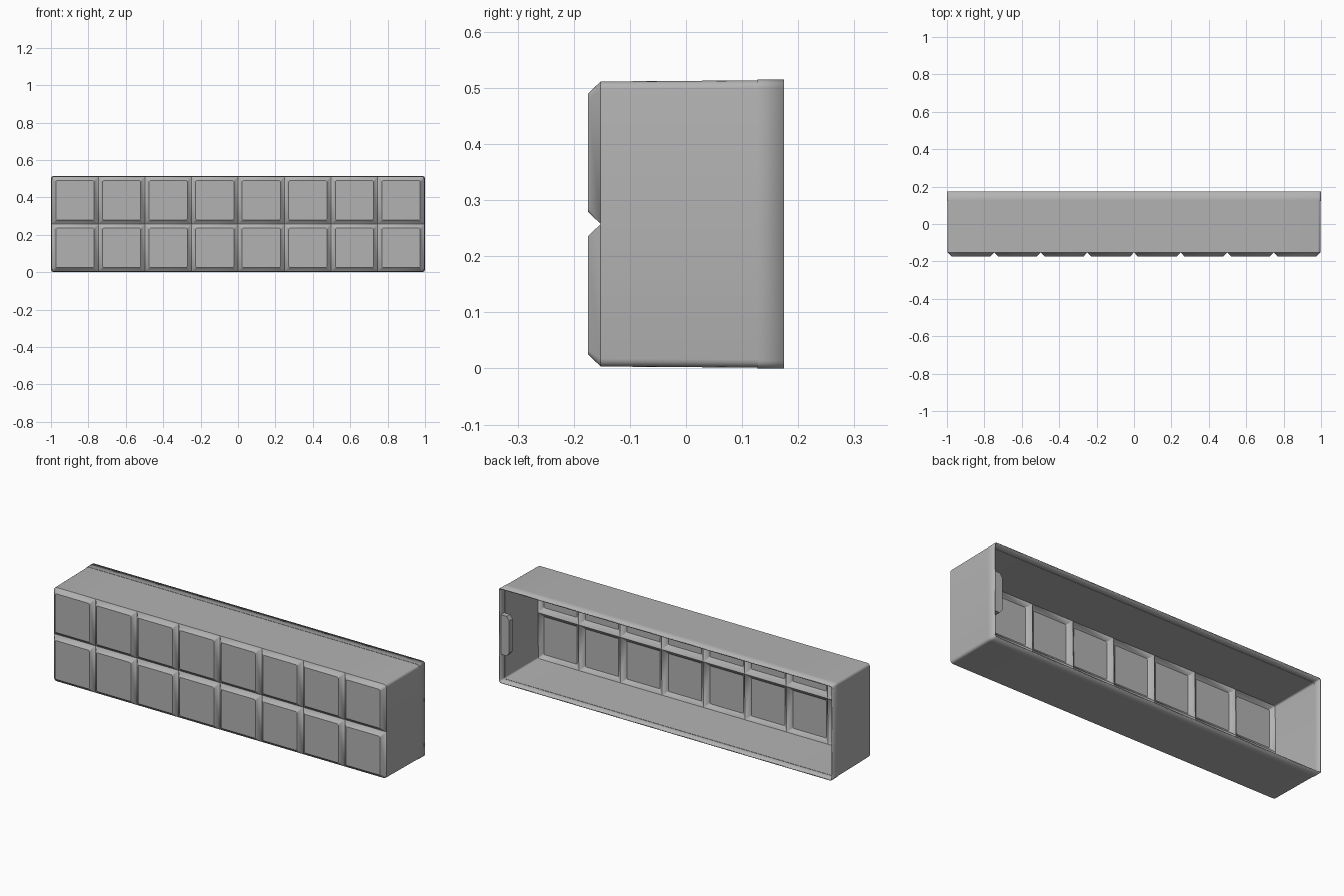
import bpy, bmesh, math
from mathutils import Vector

cube = bpy.data.objects.get("Cube")
if cube:
    bpy.data.objects.remove(cube, do_unlink=True)

grey = bpy.data.materials.new("mid_grey")
grey.use_nodes = True
colour = (0.45, 0.45, 0.45, 1)
grey.diffuse_color = colour
grey.node_tree.nodes["Principled BSDF"].inputs["Base Color"].default_value = colour

COLS, ROWS = 8, 2
HALF_X, Z0, Z1 = 0.996, 0.004, 0.512      # front outline
MID_Z = (Z0 + Z1) / 2
FRONT, VALLEY, STEP, BACK = -0.175, -0.152, 0.127, 0.175
CHAMFER, CORNER, WALL = 0.022, 0.014, 0.006


def finish(name, bm):
    mesh = bpy.data.meshes.new(name)
    bm.to_mesh(mesh)
    bm.free()
    obj = bpy.data.objects.new(name, mesh)
    bpy.context.collection.objects.link(obj)
    mesh.materials.append(grey)
    bpy.ops.object.select_all(action="DESELECT")
    obj.select_set(True)
    bpy.context.view_layer.objects.active = obj
    bpy.ops.object.shade_smooth_by_angle(angle=math.radians(30))
    return obj


def rounded_ring(bm, xa, xb, za, zb, y, radii, steps=4):
    """Rectangle facing the front, with one radius per corner."""
    ring = []
    corners = [(xb, zb, -1, -1), (xa, zb, 1, -1), (xa, za, 1, 1), (xb, za, -1, 1)]
    for i, (x, z, sx, sz) in enumerate(corners):
        r = radii[i]
        for s in range(steps + 1):
            a = math.pi / 2 * (i + s / steps)
            ring.append(bm.verts.new((x + sx * r + r * math.cos(a), y,
                                      z + sz * r + r * math.sin(a))))
    return ring


# Front: grid of raised, chamfered pads with V grooves between them
bm = bmesh.new()
w, h = 2 * HALF_X / COLS, (Z1 - Z0) / ROWS
for c in range(COLS):
    for r in range(ROWS):
        xa, za = -HALF_X + c * w, Z0 + r * h
        xb, zb = xa + w, za + h
        left, right, low, top = c == 0, c == COLS - 1, r == 0, r == ROWS - 1
        outer_corner = [right and top, left and top, left and low, right and low]
        outer = rounded_ring(bm, xa, xb, za, zb, VALLEY,
                             [CORNER if o else 0 for o in outer_corner])
        inner = rounded_ring(bm, xa + CHAMFER, xb - CHAMFER, za + CHAMFER, zb - CHAMFER,
                             FRONT, [0.008] * 4)
        n = len(outer)
        for i in range(n):
            j = (i + 1) % n
            bm.faces.new((outer[i], outer[j], inner[j], inner[i]))
        bm.faces.new(inner)
bmesh.ops.remove_doubles(bm, verts=bm.verts, dist=0.0001)

# Side walls: pull the outline back with a slight draft, then a thin rim band
edges = [e for e in bm.edges if e.is_boundary]
for y, half_x, half_z in ((STEP, 0.9985, 0.256), (STEP, 1.0, 0.2575), (BACK, 1.0, 0.2575)):
    geom = bmesh.ops.extrude_edge_only(bm, edges=edges)["geom"]
    verts = [g for g in geom if isinstance(g, bmesh.types.BMVert)]
    edges = [g for g in geom if isinstance(g, bmesh.types.BMEdge)]
    sx = half_x / max(v.co.x for v in verts)
    sz = half_z / (max(v.co.z for v in verts) - MID_Z)
    for v in verts:
        v.co = Vector((v.co.x * sx, y, MID_Z + (v.co.z - MID_Z) * sz))
for v in bm.verts:
    v.co.z += 0.2575 - MID_Z
bmesh.ops.recalc_face_normals(bm, faces=bm.faces)
pad = max((f for f in bm.faces), key=lambda f: abs(f.normal.y) * f.calc_area())
if pad.normal.y > 0:
    bmesh.ops.reverse_faces(bm, faces=bm.faces)
shell = finish("ribbed_shell", bm)
solid = shell.modifiers.new("wall_thickness", "SOLIDIFY")
solid.thickness = WALL
solid.offset = -1

# Small catch inside the end wall, near the open back
bm = bmesh.new()
outline = [(0.996, 0.15), (0.96, 0.15), (0.945, 0.17),
           (0.945, 0.345), (0.96, 0.365), (0.996, 0.365)]
face = bm.faces.new([bm.verts.new((x, 0.165, z)) for x, z in outline])
geom = bmesh.ops.extrude_face_region(bm, geom=[face])["geom"]
bmesh.ops.translate(bm, vec=(0, -0.03, 0),
                    verts=[g for g in geom if isinstance(g, bmesh.types.BMVert)])
bmesh.ops.recalc_face_normals(bm, faces=bm.faces)
finish("inner_catch", bm)
